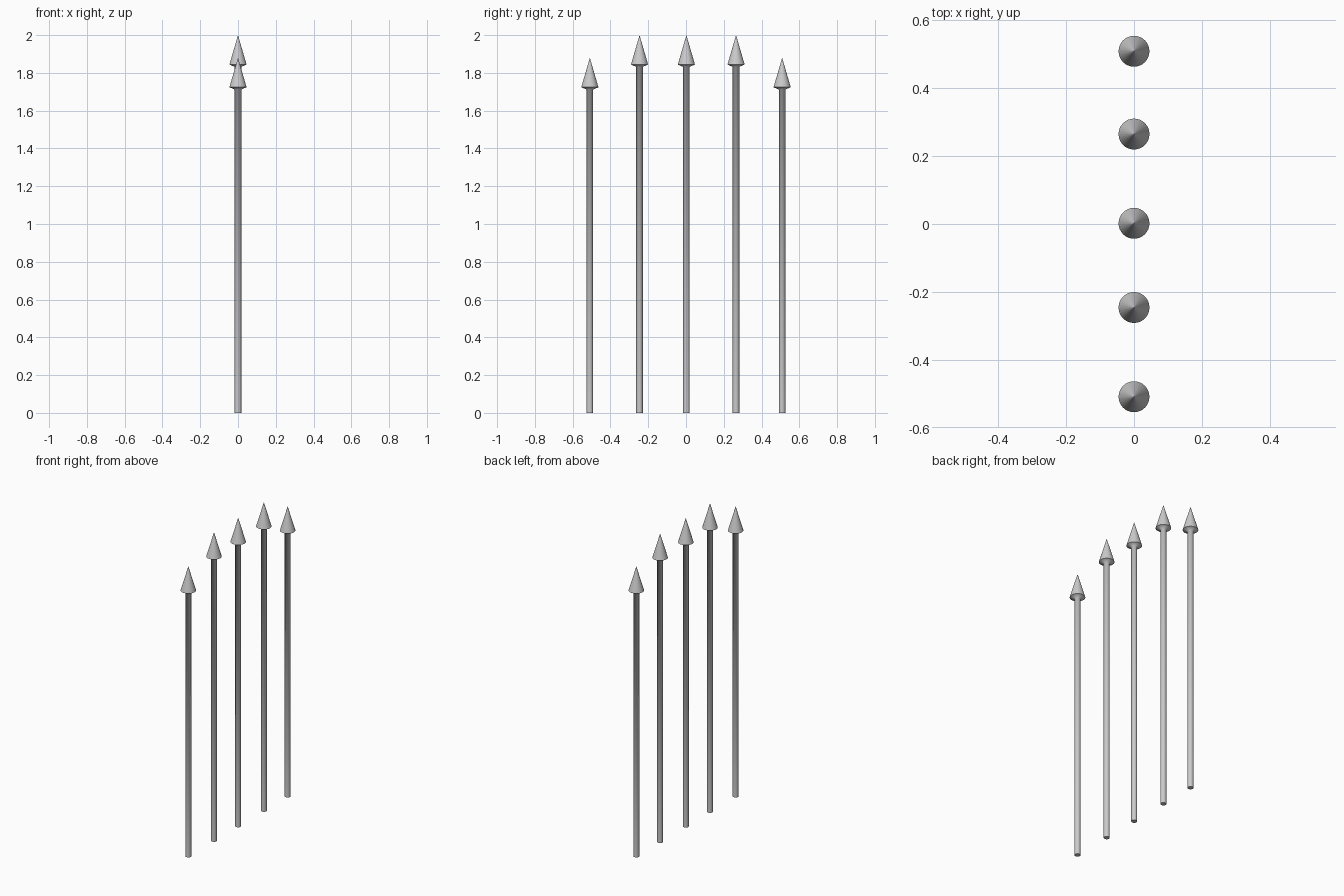
import bpy, bmesh, math

if "Cube" in bpy.data.objects:
    bpy.data.objects.remove(bpy.data.objects["Cube"])

SIDES = 32


def arrow(name, y, tip):
    """Round shaft and conical head in one skin, built ring by ring."""
    bm = bmesh.new()

    def ring(r, z):
        return [bm.verts.new((r * math.cos(2 * math.pi * i / SIDES),
                              r * math.sin(2 * math.pi * i / SIDES), z))
                for i in range(SIDES)]

    # Shaft foot, shaft top, head rim (slightly tapered underside)
    rings = [ring(0.0175, 0), ring(0.0175, tip - 0.168), ring(0.0455, tip - 0.156)]
    bm.faces.new(rings[0])
    for a, b in zip(rings, rings[1:]):
        for i in range(SIDES):
            j = (i + 1) % SIDES
            bm.faces.new((a[i], a[j], b[j], b[i]))
    bmesh.ops.recalc_face_normals(bm, faces=bm.faces)

    # Head flank: every facet gets its own tip corner so the point stays crisp
    rim = rings[-1]
    for i in range(SIDES):
        bm.faces.new((rim[i], rim[(i + 1) % SIDES], bm.verts.new((0, 0, tip))))

    # Smooth skin with a crisp flat foot
    for f in bm.faces:
        f.smooth = len(f.verts) < SIDES
    for e in bm.edges:
        if all(v in rings[0] for v in e.verts):
            e.smooth = False

    mesh = bpy.data.meshes.new(name)
    bm.to_mesh(mesh)
    bm.free()
    obj = bpy.data.objects.new(name, mesh)
    obj.location.y = y
    bpy.context.collection.objects.link(obj)


# Row of upright arrows: (y position, tip height), the outer two shorter
arrows = [(-0.509, 1.88), (-0.246, 2.0), (0.002, 2.0), (0.265, 2.0), (0.509, 1.88)]
for n, (y, tip) in enumerate(arrows, 1):
    arrow(f"arrow_{n}", y, tip)
